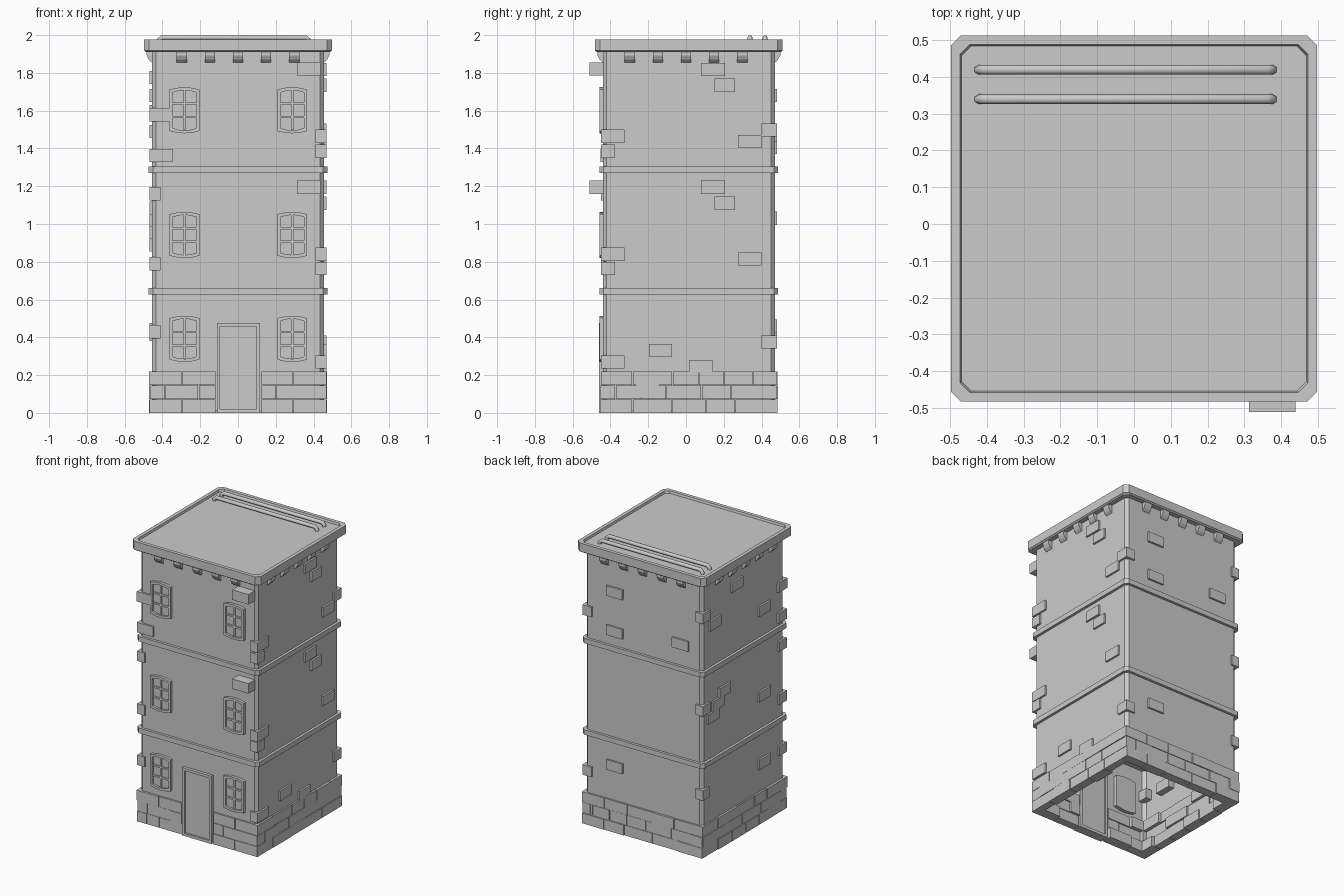
import bpy, bmesh, random
from math import pi
from mathutils import Matrix, Vector

if "Cube" in bpy.data.objects:
    bpy.data.objects.remove(bpy.data.objects["Cube"])

random.seed(4)
CY = 0.015          # building axis in y
HALF = 0.455        # wall half width
# each face: rotation about z taking a front-facing part to that side
TURN = {'front': 0, 'right': pi / 2, 'back': pi, 'left': -pi / 2}


def finish(name, bm):
    bmesh.ops.recalc_face_normals(bm, faces=bm.faces)
    me = bpy.data.meshes.new(name)
    bm.to_mesh(me)
    bm.free()
    ob = bpy.data.objects.new(name, me)
    bpy.context.collection.objects.link(ob)
    return ob


def octagon(bm, h, c, z):
    k = h - c
    pts = [(-k, -h), (k, -h), (h, -k), (h, k), (k, h), (-k, h), (-h, k), (-h, -k)]
    return [bm.verts.new((x, y + CY, z)) for x, y in pts]


def stack(name, rings, bottom=True):
    """Chamfered-square loft through (half width, chamfer, z) rings."""
    bm = bmesh.new()
    loops = [octagon(bm, *r) for r in rings]
    for a, b in zip(loops, loops[1:]):
        for i in range(8):
            j = (i + 1) % 8
            bm.faces.new((a[i], a[j], b[j], b[i]))
    bm.faces.new(loops[-1])
    if bottom:
        bm.faces.new(loops[0][::-1])
    return finish(name, bm)


def to_side(side):
    return Matrix.Translation((0, CY, 0)) @ Matrix.Rotation(TURN[side], 4, 'Z')


def add_box(bm, side, u0, u1, z0, z1, out, inner):
    """Box on a side: u runs along the wall, out/inner are distances from the axis."""
    size = Matrix.Diagonal((u1 - u0, out - inner, z1 - z0, 1))
    mid = Matrix.Translation(((u0 + u1) / 2, -(out + inner) / 2, (z0 + z1) / 2))
    bmesh.ops.create_cube(bm, size=1, matrix=to_side(side) @ mid @ size)


# walls: ground storey open underneath, upper storeys closed
stack('ground_storey_wall', [(HALF, .02, .01), (HALF, .02, .64)], bottom=False)
stack('upper_storey_wall', [(HALF, .02, .645), (HALF, .02, 1.93)])

# storey bands
for name, z in (('lower_band', .627), ('upper_band', 1.269)):
    stack(name, [(.473, .022, z), (.473, .022, z + .035)])

# cornice with a shallow recessed roof
stack('cornice_roof', [(.486, .026, 1.91), (.497, .027, 1.918), (.497, .027, 1.977),
                       (.472, .025, 1.977), (.468, .025, 1.962)])

# corbels under the cornice
bm = bmesh.new()
prof = [(.44, 1.92), (.484, 1.92), (.484, 1.893), (.472, 1.87), (.456, 1.855), (.44, 1.855)]
for side in TURN:
    shift = {'right': -CY, 'left': CY}.get(side, 0)
    for i in range(-2, 3):
        u = i * .149 + shift
        m = to_side(side)
        a, b = [[bm.verts.new(m @ Vector((u + s, -d, z))) for d, z in prof] for s in (-.027, .027)]
        bm.faces.new(a)
        bm.faces.new(b[::-1])
        for k in range(6):
            j = (k + 1) % 6
            bm.faces.new((a[k], b[k], b[j], a[j]))
finish('corbels', bm)

# roof rods with turned-down ends
for i, y in enumerate((.419, .339)):
    cu = bpy.data.curves.new('roof_rod', 'CURVE')
    cu.dimensions = '3D'
    cu.bevel_depth = .0135
    cu.bevel_resolution = 1
    cu.use_fill_caps = True
    sp = cu.splines.new('POLY')
    pts = [(-.422, 1.955), (-.419, 1.974), (-.405, 1.9865), (.36, 1.9865), (.374, 1.974), (.377, 1.955)]
    sp.points.add(len(pts) - 1)
    for p, (x, z) in zip(sp.points, pts):
        p.co = (x, y, z, 1)
    ob = bpy.data.objects.new('roof_rod_%d' % (i + 1), cu)
    bpy.context.collection.objects.link(ob)

# stone base: three courses of uneven blocks, leaving the doorway clear
bm = bmesh.new()
for side in TURN:
    for row in range(3):
        z0 = row * .074
        spans = [(-.468, -.118), (.122, .468)] if side == 'front' else [(-.468, .468)]
        for lo, hi in spans:
            cuts, u = [lo], lo + (.08 if row % 2 else .17)
            while u < hi - .07:
                cuts.append(u)
                u += random.uniform(.13, .22)
            cuts.append(hi)
            for a, b in zip(cuts, cuts[1:]):
                out = .468 + random.uniform(-.004, .003)
                add_box(bm, side, a + .002, b - .002, z0, z0 + .072, out, random.uniform(.39, .42))
finish('base_blocks', bm)

# loose wall bricks: (centre along wall, centre z, length); u runs left to right facing the side
BRICKS = {
    'front': [(-.414, 1.578, .11), (-.405, 1.362, .122)],
    'right': [(.128, 1.818, .125), (.19, 1.735, .108), (.422, 1.497, .08), (.322, 1.437, .125),
              (-.402, 1.465, .125), (-.428, 1.385, .075), (.128, 1.195, .125), (.19, 1.11, .108),
              (.322, .815, .125), (-.402, .84, .125), (-.428, .765, .075), (-.15, .33, .122),
              (.063, .245, .125), (-.402, .27, .125), (.422, .375, .08), (-.22, .115, .122)],
    'back': [(-.22, 1.68, .125), (-.22, 1.405, .125), (.29, 1.455, .125), (-.22, .46, .125),
             (-.432, 1.497, .07), (-.432, .375, .07)],
    'left': [(-.08, 1.775, .125), (.225, 1.49, .125), (-.425, 1.68, .085), (-.32, 1.595, .125),
             (.42, 1.578, .09), (.42, 1.362, .09), (-.215, 1.085, .125), (-.29, 1.02, .125),
             (.225, .89, .125), (-.425, 1.03, .085), (-.34, .95, .125), (.225, .415, .125),
             (-.43, .44, .075), (.425, .43, .08), (.425, 1.16, .08), (.425, .79, .08)],
}
bm = bmesh.new()
for side, bricks in BRICKS.items():
    for u, z, w in bricks:
        add_box(bm, side, u - w / 2, u + w / 2, z - .035, z + .035, .468, .41)
# two bricks that stick out further beside the front windows
for z in (1.82, 1.195):
    add_box(bm, 'front', .312, .438, z - .035, z + .035, .525, .42)
finish('wall_bricks', bm)


# windows: shallow-arched frame, recessed glass and a 2 x 3 grid of bars
def outline(w, h, rise):
    k = w * .5
    up = [(w, h - rise), (k, h - rise * .25), (0, h), (-k, h - rise * .25), (-w, h - rise)]
    return up + [(x, -z) for x, z in up[::-1]]


def window(name, x, z):
    bm = bmesh.new()
    rings = []
    for w, h, d in ((.079, .122, .43), (.079, .122, .474), (.063, .106, .474), (.063, .106, .46)):
        rings.append([bm.verts.new((x + px, CY - d, z + pz)) for px, pz in outline(w, h, .012)])
    for a, b in zip(rings, rings[1:]):
        for i in range(len(a)):
            j = (i + 1) % len(a)
            bm.faces.new((a[i], a[j], b[j], b[i]))
    bm.faces.new(rings[-1])
    bm.faces.new(rings[0][::-1])
    add_box(bm, 'front', x - .006, x + .006, z - .105, z + .105, .469, .455)
    for dz in (-.036, .036):
        add_box(bm, 'front', x - .064, x + .064, z + dz - .006, z + dz + .006, .468, .455)
    finish(name, bm)


for level, z in (('ground', .392), ('middle', .942), ('top', 1.602)):
    for hand, x in (('left', -.283), ('right', .287)):
        window('%s_%s_window' % (level, hand), x, z)

# door: frame, recessed leaf and threshold
bm = bmesh.new()
for a, b in ((-.112, -.094), (.098, .116)):
    add_box(bm, 'front', a, b, 0, .476, .476, .41)
add_box(bm, 'front', -.094, .098, .458, .476, .476, .41)
add_box(bm, 'front', -.094, .098, 0, .02, .476, .41)
finish('door_frame', bm)
bm = bmesh.new()
add_box(bm, 'front', -.095, .099, .015, .46, .464, .42)
finish('door_leaf', bm)
